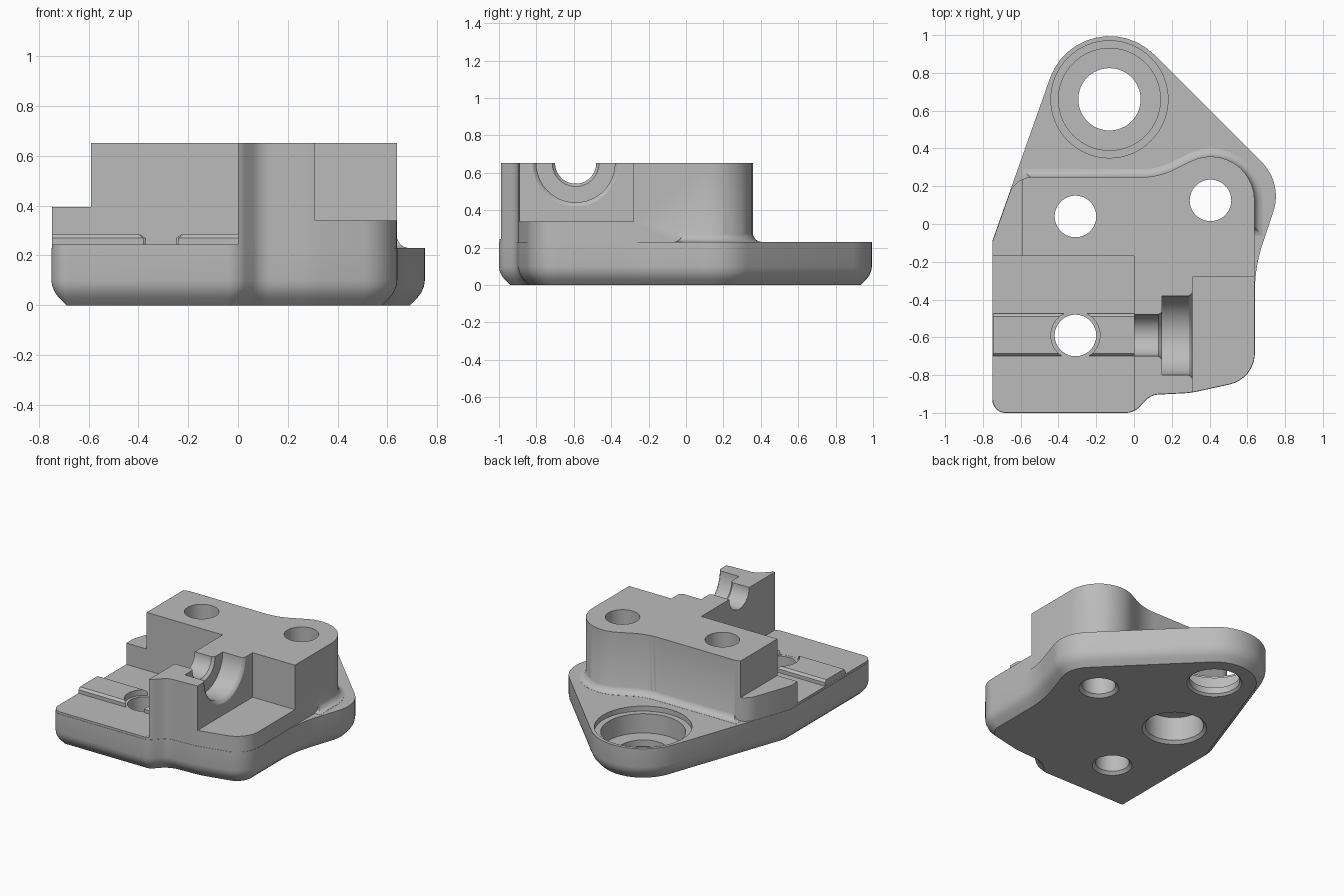
import bpy, bmesh, math
from mathutils import Vector

cube = bpy.data.objects.get("Cube")
if cube:
    bpy.data.objects.remove(cube, do_unlink=True)

GREY = (0.5, 0.5, 0.5, 1)
metal = bpy.data.materials.new("plain grey")
metal.use_nodes = True
metal.diffuse_color = GREY
metal.node_tree.nodes["Principled BSDF"].inputs["Base Color"].default_value = GREY


def rounded(corners, steps=12):
    """Polygon from (x, y, radius) corners, each replaced by a tangent arc."""
    pts = []
    for i, (x, y, r) in enumerate(corners):
        p = Vector((x, y))
        if r == 0:
            pts.append(p)
            continue
        a = (Vector(corners[i - 1][:2]) - p).normalized()
        b = (Vector(corners[(i + 1) % len(corners)][:2]) - p).normalized()
        half = a.angle(b) / 2
        centre = p + (a + b).normalized() * r / math.sin(half)
        cut = r / math.tan(half)
        start, end = p + a * cut - centre, p + b * cut - centre
        sweep = start.angle(end)
        for k in range(steps + 1):
            t = k / steps
            pts.append(centre + (start * math.sin((1 - t) * sweep)
                                 + end * math.sin(t * sweep)) / math.sin(sweep))
    return pts


def inset(pts, d):
    """Move a counter-clockwise outline inwards by d."""
    out = []
    for i, p in enumerate(pts):
        e1 = (p - pts[i - 1]).normalized()
        e2 = (pts[(i + 1) % len(pts)] - p).normalized()
        n1, n2 = Vector((-e1.y, e1.x)), Vector((-e2.y, e2.x))
        out.append(p + (n1 + n2) * d / (1 + n1.dot(n2)))
    return out


def skin(name, rings):
    """Closed solid through a stack of equal rings."""
    bm = bmesh.new()
    loops = [[bm.verts.new(v) for v in ring] for ring in rings]
    n = len(loops[0])
    for lo, hi in zip(loops, loops[1:]):
        for i in range(n):
            j = (i + 1) % n
            bm.faces.new((lo[i], lo[j], hi[j], hi[i]))
    bm.faces.new(loops[0][::-1])
    bm.faces.new(loops[-1])
    bmesh.ops.recalc_face_normals(bm, faces=bm.faces)
    mesh = bpy.data.meshes.new(name)
    bm.to_mesh(mesh)
    bm.free()
    mesh.materials.append(metal)
    obj = bpy.data.objects.new(name, mesh)
    bpy.context.collection.objects.link(obj)
    return obj


def loft(name, pts, levels):
    """Outline lofted through (height, inset) levels."""
    return skin(name, [[(p.x, p.y, z) for p in inset(pts, d)] for z, d in levels])


def box(name, x0, x1, y0, y1, z0, z1):
    pts = [Vector(c) for c in ((x0, y0), (x1, y0), (x1, y1), (x0, y1))]
    return loft(name, pts, [(z0, 0), (z1, 0)])


def turned(name, place, profile, n=64):
    """Solid of revolution from (distance, radius) pairs; place maps u, v, t to space."""
    angles = [2 * math.pi * k / n for k in range(n)]
    return skin(name, [[place(r * math.cos(a), r * math.sin(a), t) for a in angles]
                       for t, r in profile])


def combine(target, tool, operation):
    mod = target.modifiers.new(operation.lower(), 'BOOLEAN')
    mod.operation, mod.solver, mod.object = operation, 'EXACT', tool
    bpy.context.view_layer.objects.active = target
    bpy.ops.object.modifier_apply(modifier=mod.name)
    bpy.data.objects.remove(tool, do_unlink=True)


# Shared front edge, then the flange and block outlines
front = [(-0.75, -1, 0.07), (0, -1, 0.1), (0.09, -0.905, 0.1),
         (0.3, -0.895, 0.5), (0.64, -0.82, 0.17)]
plate_outline = rounded(front + [(0.64, -0.227, 0.8), (0.788, 0.216, 0.255),
                                 (-0.268, 1.272, 0.335), (-0.75, -0.09, 0)])
wave = [(0.64, 0.504, 0.235), (0.13, 0.25, 0.4)]
block_outline = rounded(front + wave + [(-0.63, 0.25, 0.13), (-0.75, -0.09, 0)])

# Base plate with softened lower edge
plate = loft("mounting_block", plate_outline,
             [(0, 0.06), (0.03, 0.03), (0.05, 0.015), (0.075, 0.004), (0.1, 0), (0.23, 0)])

# Upper block with its stepped pockets
block = loft("upper_block", block_outline, [(0.12, 0.002), (0.652, 0.002)])
combine(block, box("left_pocket", -2, 0, -2, -0.17, 0.245, 1), 'DIFFERENCE')
combine(block, box("side_step", -2, -0.59, -2, 2, 0.395, 1), 'DIFFERENCE')
combine(block, box("front_pocket", 0.31, 2, -2, -0.28, 0.34, 1), 'DIFFERENCE')

# Stepped half-round seat across the upright wall
seat = turned("half_round_seat", lambda u, v, t: (t, -0.59 + u, 0.652 + v),
              [(-0.1, 0.11), (0.13, 0.11), (0.148, 0.125), (0.148, 0.21),
               (0.29, 0.21), (0.302, 0.217), (0.311, 0.232), (0.36, 0.232)])
combine(block, seat, 'DIFFERENCE')

# Raised guide rail with chamfered edges
rail_section = [(-0.7, 0.2), (-0.7, 0.27), (-0.685, 0.285),
                (-0.49, 0.285), (-0.475, 0.27), (-0.475, 0.2)]
rail = skin("guide_rail", [[(x, y, z) for y, z in rail_section] for x in (-0.747, 0.02)])
combine(block, rail, 'UNION')
combine(plate, block, 'UNION')

# Fillet where the block meets the flange
skirt = loft("flange_fillet", rounded([(-0.55, 0, 0), (0.64, -0.02, 0)] + wave + [(-0.55, 0.25, 0)]),
             [(0.2, -0.04), (0.231, -0.04), (0.235, -0.026), (0.244, -0.013),
              (0.257, -0.004), (0.275, 0.004)])
combine(plate, skirt, 'UNION')

# Bolt holes, counterbores and rail clearance
plain = [(-0.02, 0.15), (0.02, 0.11), (1, 0.11)]
holes = [
    (-0.31, -0.59, [(0.244, 0.13), (0.5, 0.13)]),
    (-0.31, -0.59, plain),
    (0.405, 0.125, plain),
    (-0.31, 0.04, [(-0.02, 0.23), (0.02, 0.19), (0.19, 0.19), (0.19, 0.11), (1, 0.11)]),
    (-0.13, 0.66, [(-0.02, 0.2), (0.015, 0.165), (0.06, 0.165), (0.06, 0.27),
                   (0.195, 0.27), (0.195, 0.31), (0.5, 0.31)]),
]
for hx, hy, profile in holes:
    hole = turned("hole", lambda u, v, t: (hx + u, hy + v, t), profile)
    combine(plate, hole, 'DIFFERENCE')

# Smooth curves, crisp edges
bpy.ops.object.select_all(action='DESELECT')
plate.select_set(True)
bpy.context.view_layer.objects.active = plate
bpy.ops.object.shade_smooth_by_angle(angle=math.radians(30))
